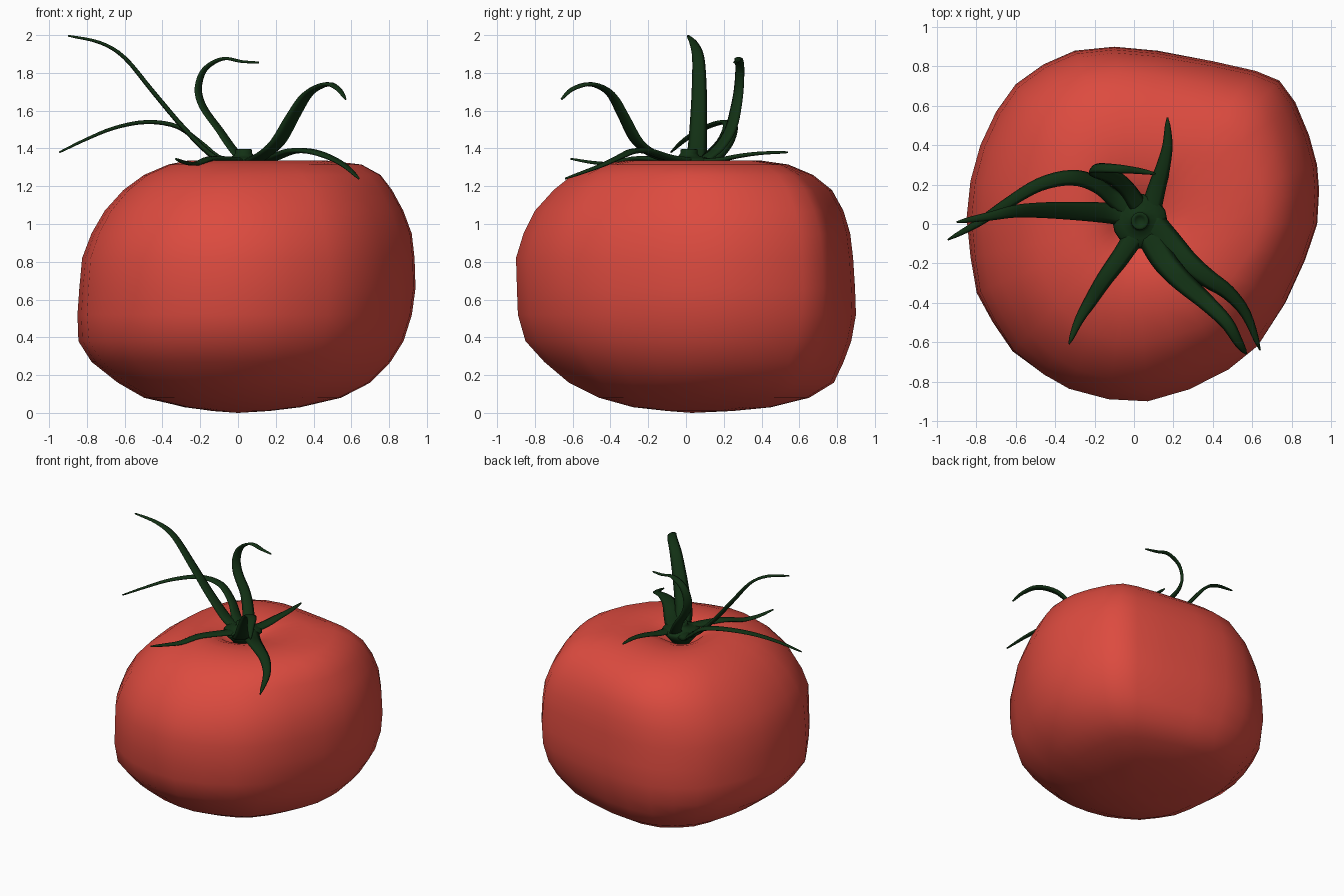
import bpy, bmesh, math
from mathutils import Vector


def material(name, rgb):
    m = bpy.data.materials.new(name)
    m.diffuse_color = (*rgb, 1)
    return m


def make(name, rings, mat, first=None, last=None):
    """Skin closed rings of points, closing each end with a fan to a point."""
    bm = bmesh.new()
    vr = [[bm.verts.new(p) for p in r] for r in rings]
    n = len(vr[0])
    for a, b in zip(vr, vr[1:]):
        for i in range(n):
            j = (i + 1) % n
            bm.faces.new((a[i], a[j], b[j], b[i]))
    for ring, tip in ((vr[0], first), (vr[-1], last)):
        if tip is None:
            bm.faces.new(ring)
        else:
            v = bm.verts.new(tip)
            for i in range(n):
                bm.faces.new((ring[i], ring[(i + 1) % n], v))
    bmesh.ops.recalc_face_normals(bm, faces=bm.faces)
    me = bpy.data.meshes.new(name)
    bm.to_mesh(me)
    bm.free()
    me.materials.append(mat)
    ob = bpy.data.objects.new(name, me)
    bpy.context.collection.objects.link(ob)
    for p in me.polygons:
        p.use_smooth = True
    return ob


def catmull(pts, steps):
    pts = [Vector(p) for p in pts]
    q = [2 * pts[0] - pts[1]] + pts + [2 * pts[-1] - pts[-2]]
    out = []
    for a, b, c, d in zip(q, q[1:], q[2:], q[3:]):
        for k in range(steps):
            t = k / steps
            out.append(0.5 * (2 * b + (c - a) * t + (2 * a - 5 * b + 4 * c - d) * t * t
                              + (3 * b - a - 3 * c + d) * t ** 3))
    return out + [pts[-1]]


red = material("fruit_red", (0.72, 0.07, 0.05))
green = material("leaf_green", (0.006, 0.03, 0.007))

# Fruit: plan outline scaled by four side profiles (right, back, left, front)
outline = [(.94, .17), (.93, 0), (.87, -.18), (.77, -.4), (.63, -.62), (.48, -.74),
           (.28, -.84), (.07, -.9), (-.13, -.89), (-.33, -.84), (-.46, -.77),
           (-.62, -.65), (-.72, -.5), (-.8, -.35), (-.83, -.17), (-.85, .03),
           (-.83, .22), (-.78, .4), (-.7, .57), (-.6, .71), (-.46, .81), (-.3, .88),
           (-.1, .9), (.12, .88), (.4, .83), (.62, .78), (.74, .73), (.82, .62),
           (.89, .45), (.93, .3)]
profile = [(.01, .15, .25, .12, .10), (.03, .32, .45, .28, .28),
           (.08, .54, .65, .50, .46), (.16, .70, .78, .64, .62),
           (.27, .81, .83, .78, .75), (.38, .88, .87, .85, .85),
           (.52, .925, .895, .855, .89), (.66, .945, .89, .845, .895),
           (.82, .94, .88, .83, .90), (.95, .925, .865, .78, .86),
           (1.07, .88, .83, .71, .80), (1.18, .82, .77, .61, .70),
           (1.26, .76, .67, .50, .60), (1.315, .66, .54, .37, .45),
           (1.335, .48, .40, .27, .33), (1.325, .30, .26, .19, .22),
           (1.295, .19, .17, .12, .14), (1.25, .11, .10, .07, .08)]
peak = (.945, .895, .855, .90)
rings = []
for z, *r in profile:
    f = [a / b for a, b in zip(r, peak)]
    ring = []
    for x, y in outline:
        c2 = x * x / (x * x + y * y)
        s = (f[0] if x > 0 else f[2]) * c2 + (f[1] if y > 0 else f[3]) * (1 - c2)
        ring.append((x * s, y * s, z))
    rings.append(ring)
make("fruit", rings, red, (0, .03, 0), (.02, .01, 1.23))

# Calyx hub with the short stem stub
hub = [(.05, 1.22), (.10, 1.28), (.14, 1.325), (.13, 1.342), (.09, 1.352), (.055, 1.36),
       (.045, 1.375), (.045, 1.395), (.03, 1.397), (.024, 1.385)]
rings = [[(.03 + r * math.cos(k * math.tau / 16), .015 + r * math.sin(k * math.tau / 16), z)
          for k in range(16)] for r, z in hub]
make("calyx_hub", rings, green, (.03, .015, 1.21), (.03, .015, 1.383))


# Sepals: tapering lens-shaped ribbons along a path
def sepal(name, width, path, side=None):
    pts = catmull(path, 4)
    chord = pts[-1] - pts[0]
    side = Vector(side) if side else chord.cross(Vector((0, 0, 1)))
    rings = []
    n = len(pts) - 1
    for i, p in enumerate(pts):
        t = (pts[min(i + 1, n)] - pts[max(i - 1, 0)]).normalized()
        s = (side - t * side.dot(t)).normalized()
        up = s.cross(t)
        w = (width * (1 - i / n) ** 0.6 + .008) / 2
        h = .2 * w + .004
        rings.append([p + s * (w * a) + up * (h * b) for a, b in
                      ((1, 0), (.5, .9), (0, 1), (-.5, .9), (-1, 0), (-.5, -.9), (0, -1), (.5, -.9))])
    make(name, rings, green)


sepal("sepal_tall_left", .11, [(0, .04, 1.33), (-.12, .055, 1.35), (-.28, .065, 1.5),
      (-.45, .07, 1.7), (-.6, .065, 1.88), (-.73, .04, 1.96), (-.9, .01, 1.997)], (0, 1, 0))
sepal("sepal_arched_left", .10, [(0, .06, 1.33), (-.1, .13, 1.35), (-.2, .205, 1.43),
      (-.32, .235, 1.515), (-.48, .2, 1.54), (-.65, .1, 1.51), (-.8, 0, 1.45),
      (-.945, -.08, 1.38)])
sepal("sepal_curled_back", .085, [(.03, .08, 1.33), (-.03, .17, 1.4), (-.1, .235, 1.5),
      (-.185, .265, 1.62), (-.21, .28, 1.72), (-.175, .285, 1.82), (-.08, .28, 1.875),
      (.02, .27, 1.86), (.11, .255, 1.855)], (.6, .8, 0))
sepal("sepal_flat_back", .10, [(.08, .05, 1.33), (.115, .18, 1.34), (.145, .28, 1.36),
      (.17, .4, 1.375), (.17, .54, 1.38)])
sepal("sepal_raised_front", .13, [(.07, -.04, 1.33), (.14, -.17, 1.37), (.215, -.26, 1.44),
      (.29, -.33, 1.57), (.37, -.4, 1.69), (.47, -.5, 1.74), (.53, -.6, 1.715),
      (.57, -.66, 1.66)])
sepal("sepal_low_front", .13, [(.08, .02, 1.335), (.18, -.09, 1.35), (.28, -.2, 1.385),
      (.38, -.28, 1.385), (.48, -.35, 1.355), (.57, -.46, 1.305), (.64, -.64, 1.24)])
sepal("sepal_flat_front", .10, [(.01, -.05, 1.335), (-.07, -.17, 1.345), (-.15, -.28, 1.345),
      (-.22, -.39, 1.32), (-.28, -.49, 1.325), (-.33, -.61, 1.345)])
